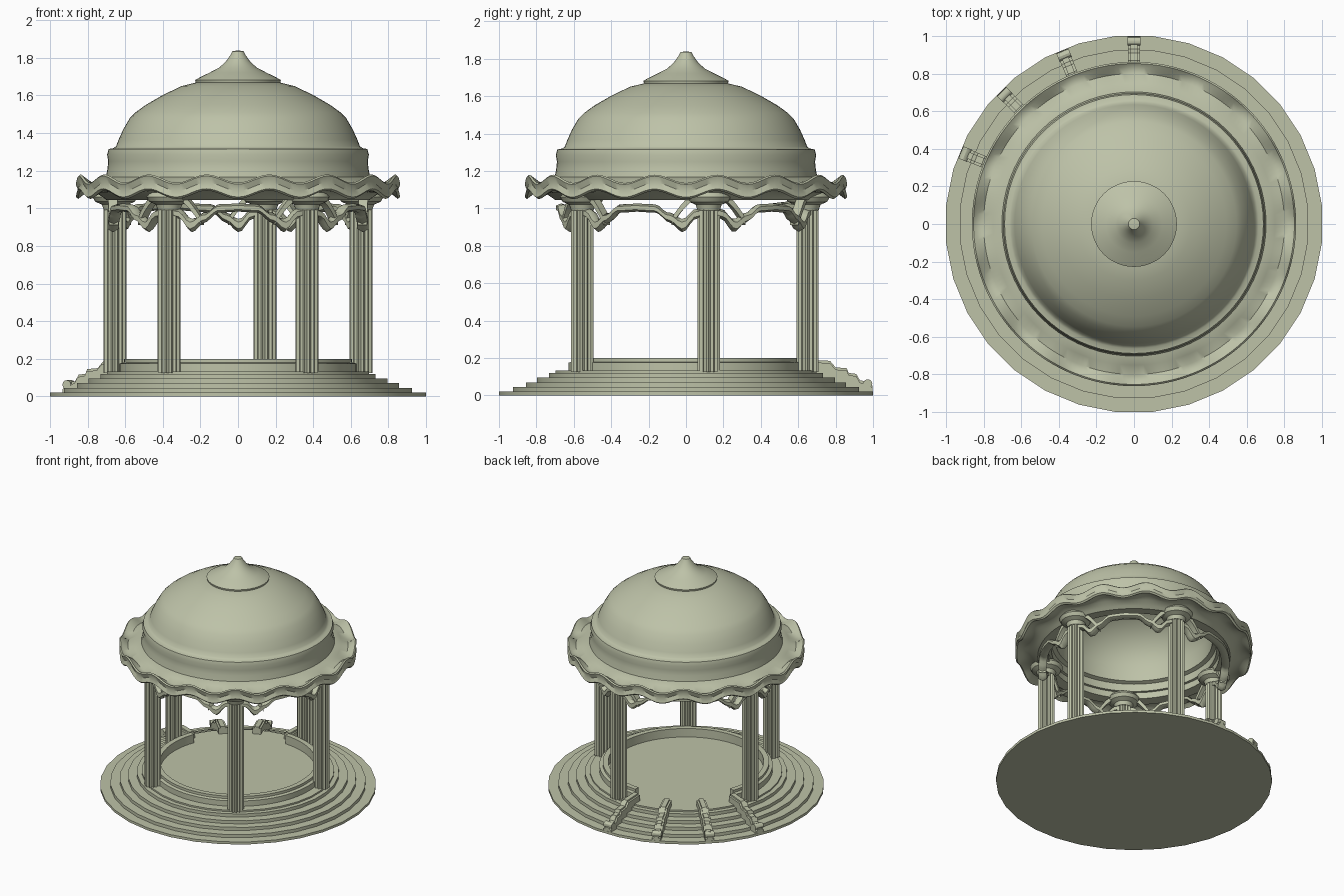
import bpy, bmesh
from math import sin, cos, pi, radians

if "Cube" in bpy.data.objects:
    bpy.data.objects.remove(bpy.data.objects["Cube"], do_unlink=True)

stone = bpy.data.materials.new("pale_green_stone")
stone.use_nodes = True
COLOUR = (0.51, 0.54, 0.39, 1)
stone.diffuse_color = COLOUR
stone.node_tree.nodes["Principled BSDF"].inputs["Base Color"].default_value = COLOUR

ENTRY = 123.5                                   # direction of the stairway
COLUMNS = [ENTRY + 180 + 67 * k for k in range(-2, 3)]


def finish(name, bm, angle=30):
    bmesh.ops.remove_doubles(bm, verts=bm.verts, dist=0.0002)
    bmesh.ops.recalc_face_normals(bm, faces=bm.faces)
    mesh = bpy.data.meshes.new(name)
    bm.to_mesh(mesh)
    bm.free()
    mesh.materials.append(stone)
    ob = bpy.data.objects.new(name, mesh)
    bpy.context.collection.objects.link(ob)
    bpy.ops.object.select_all(action="DESELECT")
    ob.select_set(True)
    bpy.context.view_layer.objects.active = ob
    bpy.ops.object.shade_smooth_by_angle(angle=radians(angle))
    return ob


def sweep(name, section, start=0, end=360, steps=64, angle=30):
    """Carry a closed (radius, height) section around the z axis."""
    bm = bmesh.new()
    full = end - start >= 360
    rings = []
    for i in range(steps if full else steps + 1):
        deg = start + (end - start) * i / steps
        pts = section(deg) if callable(section) else section
        a = radians(deg)
        rings.append(([bm.verts.new((r * cos(a), r * sin(a), z)) for r, z in pts], pts))
    n = len(rings[0][0])
    for i in range(steps):
        (a, pts), (b, _) = rings[i], rings[(i + 1) % len(rings)]
        for j in range(n):
            k = (j + 1) % n
            if pts[j][0] or pts[k][0]:
                bm.faces.new((a[j], a[k], b[k], b[j]))
    if not full:
        bm.faces.new(rings[0][0])
        bm.faces.new(rings[-1][0])
    return finish(name, bm, angle)


def prism(name, points, axis, angle=30):
    """Extrude a polygon of 3D points along a vector."""
    bm = bmesh.new()
    face = bm.faces.new([bm.verts.new(p) for p in points])
    made = bmesh.ops.extrude_face_region(bm, geom=[face])["geom"]
    bmesh.ops.translate(bm, vec=axis, verts=[v for v in made if isinstance(v, bmesh.types.BMVert)])
    return finish(name, bm, angle)


# stepped round base and floor
base = [(0, 0), (1.004, 0)]
edges = [1.004, 0.93, 0.86, 0.80, 0.735, 0.70]
heights = [0.02, 0.045, 0.07, 0.095, 0.12, 0.132]
for i, (r, z) in enumerate(zip(edges, heights)):
    if i:
        base.append((r, heights[i - 1]))
    base.append((r, z))
base.append((0, 0.132))
sweep("stepped_base", base, start=360 / 64, end=360 + 360 / 64, steps=32)

# low ring wall, open at the stairway
sweep("ring_wall", [(0.63, 0.12), (0.63, 0.175), (0.605, 0.18), (0.605, 0.2),
                    (0.565, 0.2), (0.565, 0.12)], ENTRY + 36, ENTRY + 324, 56)


# stair rails with a scroll at the foot
rail = [(0.63, 0.1), (0.63, 0.19), (0.77, 0.185), (0.8, 0.15), (0.86, 0.145), (0.87, 0.12),
        (0.91, 0.115), (0.93, 0.08), (0.97, 0.075), (0.998, 0.05), (0.998, 0.01), (0.8, 0.01)]
scroll = [(0.972 + 0.024 * cos(t * pi / 6), 0.062 + 0.024 * sin(t * pi / 6)) for t in range(12)]


def radial_prism(name, outline, deg, width):
    c, s = cos(radians(deg)), sin(radians(deg))
    h = width / 2
    prism(name, [(r * c + s * h, r * s - c * h, z) for r, z in outline], (-s * width, c * width, 0))


for k in range(4):
    deg = 90 + 22.5 * k
    radial_prism("stair_rail", [(r, z - 0.012 if z > 0.02 else z) for r, z in rail], deg, 0.064)
    radial_prism("stair_rail_cap", rail, deg, 0.036)
    radial_prism("stair_scroll", scroll, deg, 0.07)


# fluted columns and their capitals
def lathe_at(name, profile, x, y, sides=24):
    ob = sweep(name, profile, steps=sides)
    ob.location = (x, y, 0)


for deg in COLUMNS:
    x, y = 0.665 * cos(radians(deg)), 0.665 * sin(radians(deg))
    outline = []
    for i in range(56):
        a = 2 * pi * i / 56
        r = 0.061 - 0.011 * (0.5 - 0.5 * cos(14 * a)) ** 0.7
        outline.append((x + r * cos(a), y + r * sin(a), 0.125))
    prism("column", outline, (0, 0, 0.91), 40)
    lathe_at("capital", [(0, 0.99), (0.06, 0.99), (0.07, 1.02), (0.105, 1.035),
                         (0.12, 1.06), (0.1, 1.085), (0, 1.085)], x, y)


# hanging swags between the columns
SWAG = [(0, 0.99), (6, 0.97), (12, 0.908), (18, 0.95), (25, 1.0), (47, 1.015)]


def swag_section(deg):
    d = min(abs((deg - c + 180) % 360 - 180) for c in COLUMNS)
    for (d0, z0), (d1, z1) in zip(SWAG, SWAG[1:]):
        if d <= d1:
            t = (d - d0) / (d1 - d0)
            z = z0 + (z1 - z0) * (0.5 - 0.5 * cos(pi * t))
            break
    h = 0.022 + 0.014 * max(0, 1 - abs(d - 12) / 9)
    return [(0.635, z - h * 0.5), (0.665, z - h), (0.695, z - h * 0.5),
            (0.695, z + h * 0.5), (0.665, z + h), (0.635, z + h * 0.5)]


sweep("swag", swag_section, steps=200, angle=50)

# slanted struts tying the swags to the cornice
for deg in COLUMNS:
    for side in (-1, 1):
        def strut(a, deg=deg):
            t = (abs(a - deg) - 7) / 10
            z = 1.06 - 0.13 * t ** 1.4
            return [(0.64, z - 0.02), (0.69, z - 0.02), (0.69, z + 0.018), (0.64, z + 0.018)]
        lo, hi = sorted((deg + 7 * side, deg + 17 * side))
        sweep("swag_strut", strut, lo, hi, 10)


# wavy cornice
def cornice_section(deg):
    w = -0.022 * cos(radians(16 * deg))
    return [(0.62, 1.05), (0.62, 1.17), (0.70, 1.168), (0.75, 1.148), (0.80, 1.13 + 0.4 * w),
            (0.835, 1.145 + w), (0.853, 1.158 + w), (0.862, 1.15 + w), (0.85, 1.115 + w),
            (0.862, 1.082 + w), (0.85, 1.072 + w), (0.81, 1.092 + 0.5 * w),
            (0.76, 1.085), (0.72, 1.06), (0.70, 1.045)]


sweep("cornice", cornice_section, steps=192, angle=40)

# hollow dome
sweep("dome", [(0, 1.68), (0.21, 1.672), (0.3, 1.65), (0.4, 1.602), (0.49, 1.55), (0.545, 1.51),
               (0.575, 1.48), (0.61, 1.42), (0.635, 1.365), (0.648, 1.33), (0.662, 1.32),
               (0.688, 1.315), (0.696, 1.285), (0.69, 1.25), (0.694, 1.21), (0.703, 1.165),
               (0.63, 1.15), (0.63, 1.1), (0.60, 1.1), (0.60, 1.16), (0.57, 1.17), (0.57, 1.3),
               (0.52, 1.42), (0.42, 1.53), (0.25, 1.61), (0, 1.64)], steps=72, angle=40)

# finial cap
sweep("finial", [(0, 1.66), (0.225, 1.668), (0.228, 1.682), (0.205, 1.695), (0.15, 1.722),
                 (0.1, 1.748), (0.065, 1.78), (0.04, 1.815), (0.03, 1.835), (0, 1.84)],
      steps=48, angle=40)
